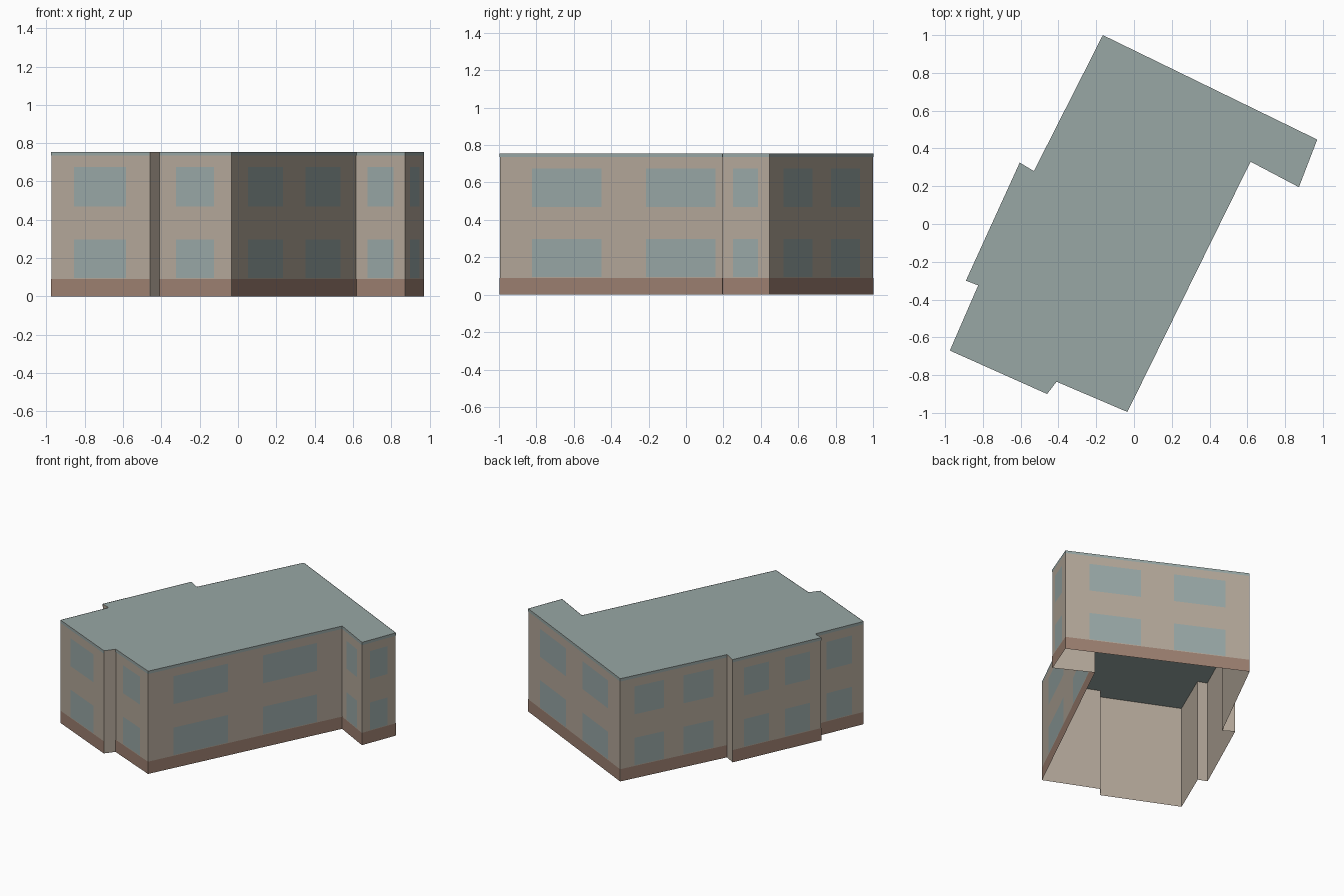
import bpy
import bmesh
from mathutils import Vector

cube = bpy.data.objects.get("Cube")
if cube:
    bpy.data.objects.remove(cube, do_unlink=True)


def srgb(*rgb):
    return [((c / 255 + 0.055) / 1.055) ** 2.4 for c in rgb] + [1.0]


def make_material(name, colour):
    mat = bpy.data.materials.new(name)
    mat.use_nodes = True
    mat.diffuse_color = colour
    bsdf = mat.node_tree.nodes["Principled BSDF"]
    bsdf.inputs["Base Color"].default_value = colour
    bsdf.inputs["Roughness"].default_value = 0.9
    return mat


WALL = make_material("beige wall", srgb(180, 168, 154))
PLINTH = make_material("brown plinth", srgb(157, 128, 113))
ROOF = make_material("grey green roof", srgb(152, 167, 165))
GLASS = make_material("grey green window", srgb(153, 168, 167))

HEIGHT = 0.755
PLINTH_TOP = 0.09
FASCIA = 0.02
STOREYS = [(0.095, 0.297), (0.47, 0.675)]
SINGLE = [(0.23, 0.76)]
DOUBLE = [(0.13, 0.41), (0.59, 0.87)]

# Footprint corners, counter-clockwise, with the window columns of the wall that starts there
FOOTPRINT = [
    ((-0.975, -0.67), SINGLE),
    ((-0.46, -0.90), []),
    ((-0.41, -0.835), SINGLE),
    ((-0.035, -0.995), DOUBLE),
    ((0.617, 0.33), SINGLE),
    ((0.873, 0.195), SINGLE),
    ((0.97, 0.447), DOUBLE),
    ((-0.165, 1.0), DOUBLE),
    ((-0.53, 0.28), []),
    ((-0.605, 0.325), DOUBLE),
    ((-0.89, -0.30), []),
    ((-0.825, -0.325), SINGLE),
]
corners = [Vector((*p, 0)) for p, _ in FOOTPRINT]
walls = [(corners[i], corners[(i + 1) % len(corners)], FOOTPRINT[i][1])
         for i in range(len(corners))]


def panel(bm, a, b, span, z0, z1, offset=0.0):
    """Upright rectangle on the wall a-b, pushed outwards by offset."""
    along = b - a
    out = along.cross(Vector((0, 0, 1))).normalized() * offset
    p, q = a + along * span[0] + out, a + along * span[1] + out
    up = Vector((0, 0, 1))
    bm.faces.new([bm.verts.new(v) for v in
                  (p + up * z0, q + up * z0, q + up * z1, p + up * z1)])


def finish(bm, name, mat):
    bmesh.ops.remove_doubles(bm, verts=bm.verts, dist=0.0001)
    mesh = bpy.data.meshes.new(name)
    bm.to_mesh(mesh)
    bm.free()
    mesh.materials.append(mat)
    obj = bpy.data.objects.new(name, mesh)
    bpy.context.collection.objects.link(obj)


# Outer walls, open underneath
bm = bmesh.new()
for a, b, _ in walls:
    panel(bm, a, b, (0, 1), 0, HEIGHT)
finish(bm, "walls", WALL)

# Flat roof
bm = bmesh.new()
bm.faces.new([bm.verts.new(c + Vector((0, 0, HEIGHT))) for c in corners])
finish(bm, "roof", ROOF)

# Plinth, roof edge and windows as thin plates on the main walls
plinth, edge, windows = bmesh.new(), bmesh.new(), bmesh.new()
for a, b, columns in walls:
    if not columns:
        continue
    panel(plinth, a, b, (0, 1), 0, PLINTH_TOP, 0.002)
    panel(edge, a, b, (0, 1), HEIGHT - FASCIA, HEIGHT, 0.002)
    for span in columns:
        for z0, z1 in STOREYS:
            panel(windows, a, b, span, z0, z1, 0.002)
finish(plinth, "plinth", PLINTH)
finish(edge, "roof_edge", ROOF)
finish(windows, "windows", GLASS)
